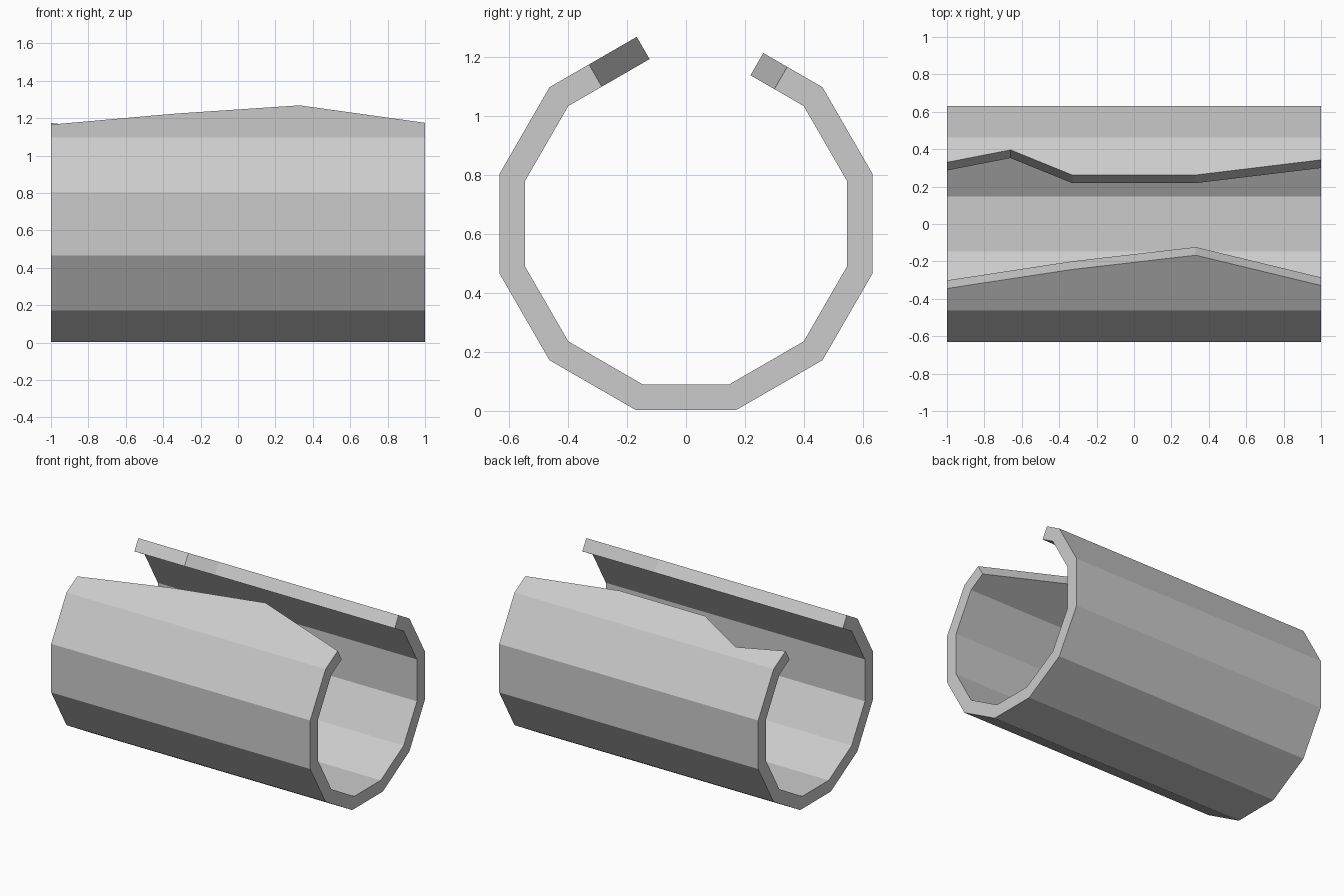
import bpy, bmesh, math

if "Cube" in bpy.data.objects:
    bpy.data.objects.remove(bpy.data.objects["Cube"])

APO_OUT, APO_IN, ZC = 0.632, 0.545, 0.635

# station along the length: x, outer y of front torn edge, outer y of back torn edge
STATIONS = [(-1.0, -0.345, 0.33), (-0.66, -0.293, 0.396), (-0.33, -0.243, 0.262),
            (0.33, -0.167, 0.262), (1.0, -0.329, 0.343)]


def ring(apothem, y_front, y_back):
    """Open twelve-sided arc, from the front torn edge round the bottom to the back one."""
    r = apothem / math.cos(math.radians(15))
    pts = [(r * math.cos(math.radians(a)), ZC + r * math.sin(math.radians(a)))
           for a in range(135, 406, 30)]
    # the top panels slope at 30 degrees and end at the torn edges
    slope = math.tan(math.radians(30))
    first = (y_front, pts[0][1] + (y_front - pts[0][0]) * slope)
    last = (y_back, pts[-1][1] + (pts[-1][0] - y_back) * slope)
    return [first] + pts + [last]


bm = bmesh.new()
step = (APO_OUT - APO_IN) * 0.5  # sideways shift of a cut square to the panel
outer, inner = [], []
for x, yf, yb in STATIONS:
    outer.append([bm.verts.new((x, y, z)) for y, z in ring(APO_OUT, yf, yb)])
    inner.append([bm.verts.new((x, y, z)) for y, z in ring(APO_IN, yf + step, yb - step)])

n = len(outer[0])
for i in range(len(STATIONS) - 1):
    # outer and inner walls
    for grid in (outer, inner):
        for j in range(n - 1):
            bm.faces.new((grid[i][j], grid[i + 1][j], grid[i + 1][j + 1], grid[i][j + 1]))
    # torn edges
    for j in (0, n - 1):
        bm.faces.new((outer[i][j], outer[i + 1][j], inner[i + 1][j], inner[i][j]))
# end rims
for e in (0, -1):
    for j in range(n - 1):
        bm.faces.new((outer[e][j], outer[e][j + 1], inner[e][j + 1], inner[e][j]))

bmesh.ops.recalc_face_normals(bm, faces=bm.faces[:])
mesh = bpy.data.meshes.new("broken_pipe")
bm.to_mesh(mesh)
bm.free()
bpy.context.collection.objects.link(bpy.data.objects.new("broken_pipe", mesh))
